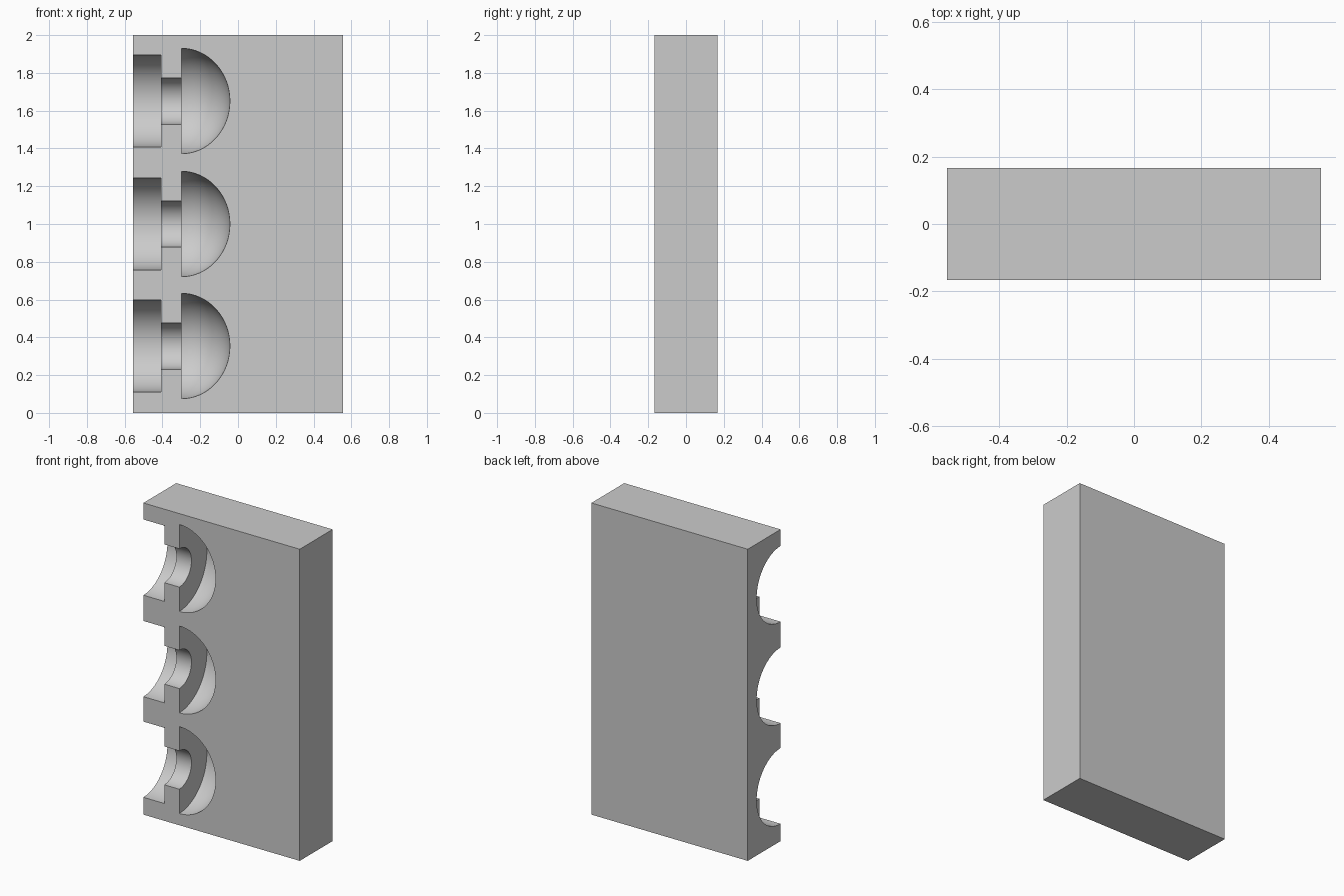
import bpy, bmesh, math
from mathutils import Matrix

cube = bpy.data.objects.get("Cube")
if cube:
    bpy.data.objects.remove(cube, do_unlink=True)

WIDTH, DEPTH, HEIGHT = 1.11, 0.333, 2.0
LEFT, FRONT = -WIDTH / 2, -DEPTH / 2

grey = bpy.data.materials.new("plain grey")
grey.use_nodes = True
colour = (0.6, 0.6, 0.6, 1)
grey.diffuse_color = colour
grey.node_tree.nodes["Principled BSDF"].inputs["Base Color"].default_value = colour


def make_object(name, bm):
    mesh = bpy.data.meshes.new(name)
    bm.to_mesh(mesh)
    bm.free()
    mesh.materials.append(grey)
    obj = bpy.data.objects.new(name, mesh)
    bpy.context.collection.objects.link(obj)
    return obj


# Rectangular mould block
bm = bmesh.new()
bmesh.ops.create_cube(bm, size=1)
bmesh.ops.scale(bm, vec=(WIDTH, DEPTH, HEIGHT), verts=bm.verts)
bmesh.ops.translate(bm, vec=(0, 0, HEIGHT / 2), verts=bm.verts)
block = make_object("mould_block", bm)

# Cavity outline as (x, radius): wide mouth, narrow neck, domed head
MOUTH, NECK, HEAD = 0.243, 0.123, 0.279
NECK_X, HEAD_X, HEAD_LENGTH = -0.407, -0.30, 0.257
outline = [(LEFT - 0.1, 0), (LEFT - 0.1, MOUTH), (NECK_X, MOUTH),
           (NECK_X, NECK), (HEAD_X, NECK)]
STEPS = 16
for i in range(STEPS + 1):
    a = i / STEPS * math.pi / 2
    radius = HEAD * math.cos(a) if i < STEPS else 0
    outline.append((HEAD_X + HEAD_LENGTH * math.sin(a), radius))


def make_cutter(z):
    """Revolve the outline about a horizontal axis on the front face."""
    bm = bmesh.new()
    verts = [bm.verts.new((x, 0, r)) for x, r in outline]
    edges = [bm.edges.new(pair) for pair in zip(verts, verts[1:])]
    bmesh.ops.spin(bm, geom=verts + edges, cent=(0, 0, 0), axis=(1, 0, 0),
                   angle=math.tau, steps=64, use_merge=True)
    bmesh.ops.remove_doubles(bm, verts=bm.verts, dist=1e-5)
    bmesh.ops.recalc_face_normals(bm, faces=bm.faces)
    bmesh.ops.transform(bm, matrix=Matrix.Translation((0, FRONT, z)), verts=bm.verts)
    cutter = make_object("cavity_cutter", bm)
    cutter.hide_render = True
    return cutter


# Sink three half-round cavities into the front, open at the side
bpy.context.view_layer.objects.active = block
for z in (0.354, 1.0, 1.651):
    cutter = make_cutter(z)
    cut = block.modifiers.new("cavity", "BOOLEAN")
    cut.operation = "DIFFERENCE"
    cut.solver = "EXACT"
    cut.object = cutter
    bpy.ops.object.modifier_apply(modifier=cut.name)
    bpy.data.objects.remove(cutter, do_unlink=True)

# Smooth the curved walls and keep the corners sharp
bpy.ops.object.select_all(action="DESELECT")
block.select_set(True)
bpy.ops.object.shade_smooth_by_angle(angle=math.radians(30))
